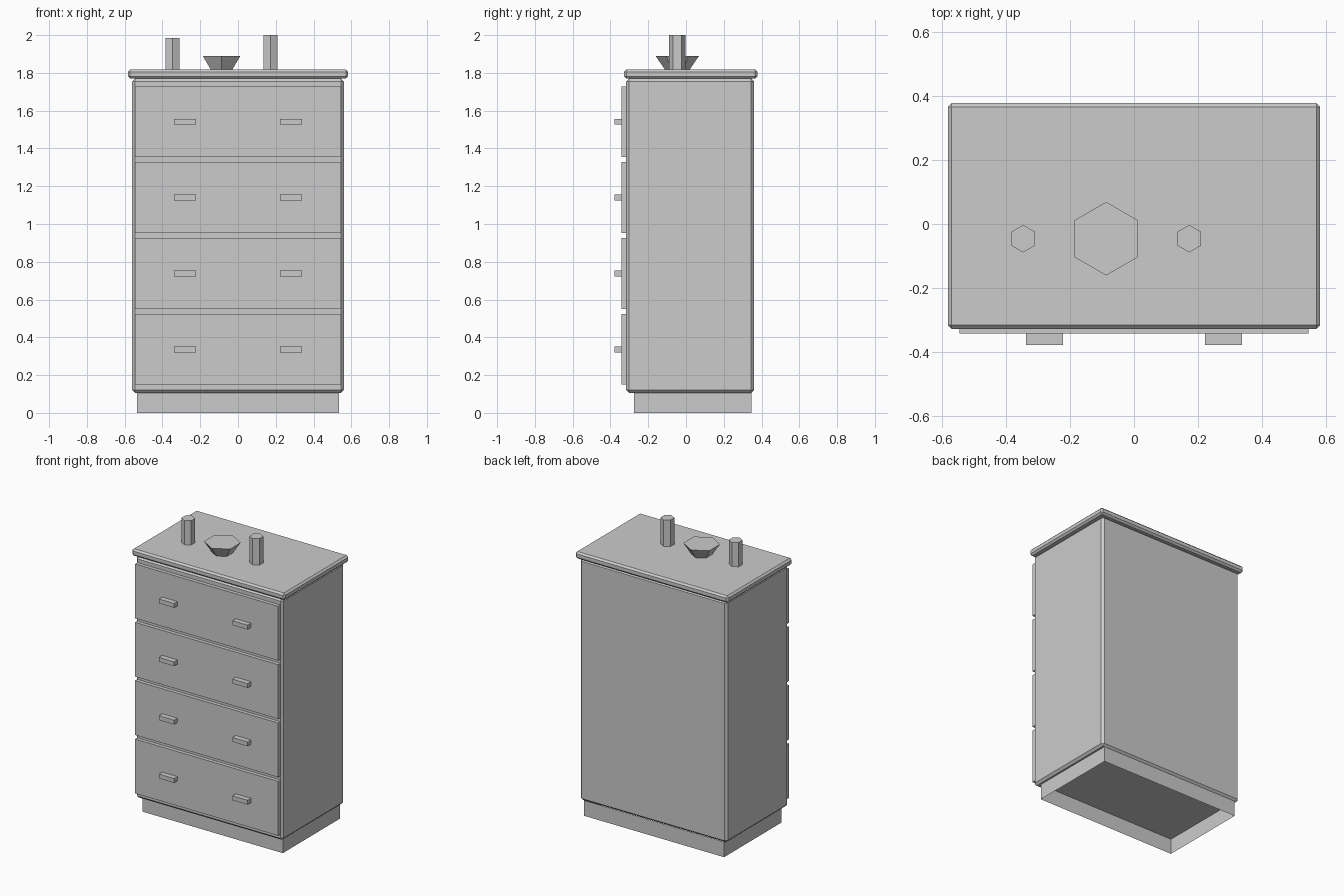
import bpy, bmesh
from mathutils import Vector

if "Cube" in bpy.data.objects:
    bpy.data.objects.remove(bpy.data.objects["Cube"])


def box(name, lo, hi, bevel=0, open_ends=False):
    """Box between two corners; optional one-segment bevel, optional open top and bottom."""
    lo, hi = Vector(lo), Vector(hi)
    bm = bmesh.new()
    bmesh.ops.create_cube(bm, size=1)
    bmesh.ops.scale(bm, vec=hi - lo, verts=bm.verts)
    if open_ends:
        caps = [f for f in bm.faces if abs(f.normal.z) > 0.5]
        bmesh.ops.delete(bm, geom=caps, context='FACES_ONLY')
    mesh = bpy.data.meshes.new(name)
    bm.to_mesh(mesh)
    bm.free()
    ob = bpy.data.objects.new(name, mesh)
    ob.location = (lo + hi) / 2
    bpy.context.collection.objects.link(ob)
    if bevel:
        mod = ob.modifiers.new("Bevel", 'BEVEL')
        mod.width = bevel
        mod.segments = 1
    return ob


def hex_prism(name, x, r_bottom, r_top, z0, z1):
    """Six-sided ornament standing on the top, corners pointing along y."""
    bpy.ops.mesh.primitive_cone_add(vertices=6, radius1=r_bottom, radius2=r_top,
                                    depth=z1 - z0, location=(x, -0.046, (z0 + z1) / 2))
    bpy.context.object.name = name


# Carcass, top board and hollow plinth
box("carcass", (-0.56, -0.317, 0.106), (0.56, 0.36, 1.77), bevel=0.015)
box("top_board", (-0.583, -0.328, 1.77), (0.583, 0.378, 1.818), bevel=0.012)
box("plinth", (-0.534, -0.275, 0), (0.534, 0.348, 0.106), open_ends=True)

# Four drawers with two handles each
for i in range(4):
    z = 0.336 + i * 0.402
    box(f"drawer_{i + 1}", (-0.546, -0.342, z - 0.187), (0.546, -0.315, z + 0.187))
    for side, x in (("left", -0.28), ("right", 0.28)):
        box(f"handle_{side}_{i + 1}", (x - 0.058, -0.378, z - 0.015),
            (x + 0.058, -0.34, z + 0.015))

# Ornaments on the top
hex_prism("left_vase", -0.347, 0.043, 0.043, 1.815, 1.985)
hex_prism("right_vase", 0.173, 0.043, 0.043, 1.815, 2.0)
hex_prism("bowl", -0.087, 0.064, 0.115, 1.815, 1.89)
